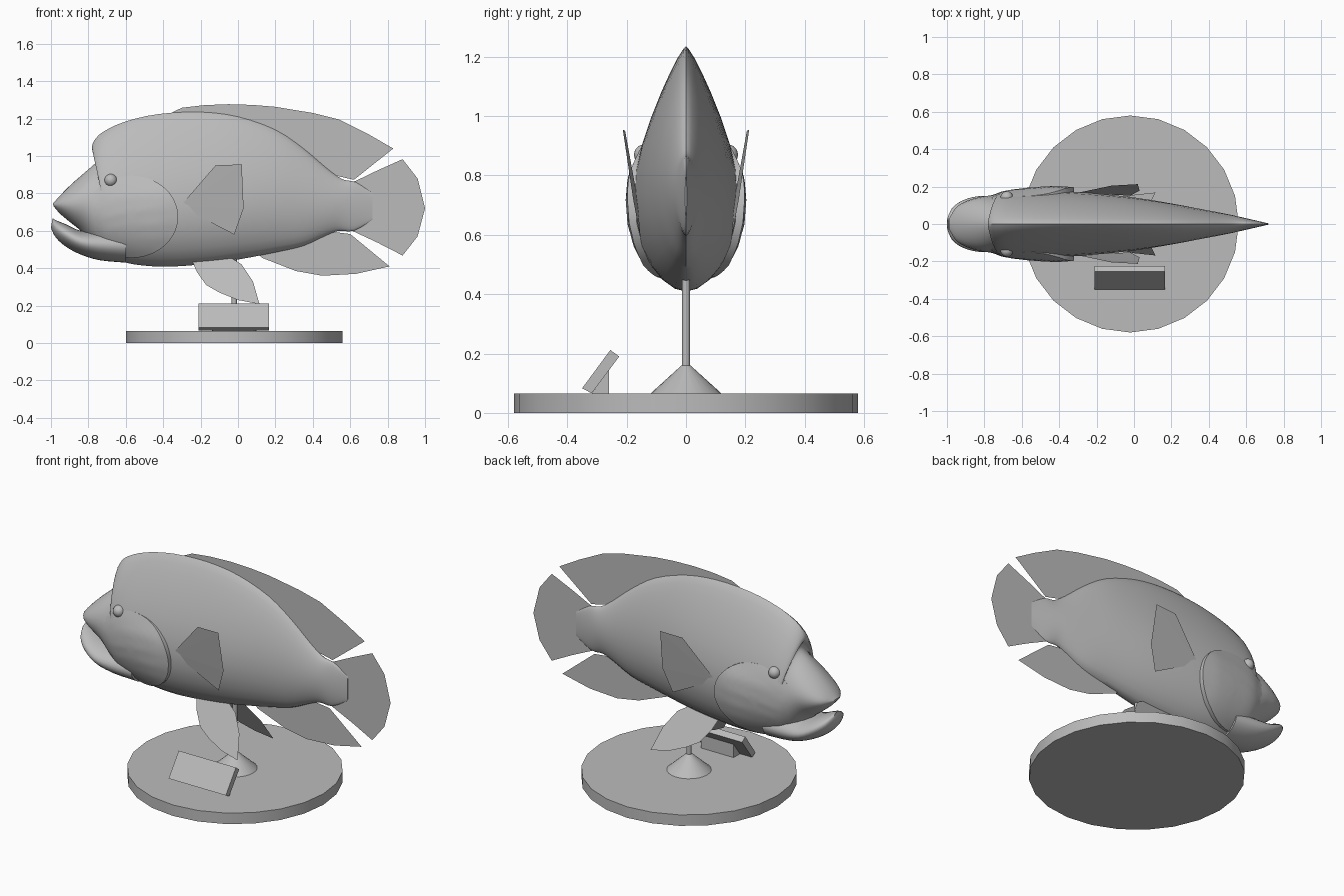
import bpy, bmesh, math
from mathutils import Vector
from mathutils.bvhtree import BVHTree

if "Cube" in bpy.data.objects:
    bpy.data.objects.remove(bpy.data.objects["Cube"])

gray = bpy.data.materials.new("plain gray")
gray.diffuse_color = (0.5, 0.5, 0.5, 1)
gray.use_nodes = True
gray.node_tree.nodes["Principled BSDF"].inputs["Base Color"].default_value = gray.diffuse_color


def make(name, verts, faces, smooth=40):
    me = bpy.data.meshes.new(name)
    me.from_pydata(verts, [], faces)
    bm = bmesh.new()
    bm.from_mesh(me)
    bmesh.ops.recalc_face_normals(bm, faces=bm.faces)
    bm.to_mesh(me)
    bm.free()
    me.materials.append(gray)
    ob = bpy.data.objects.new(name, me)
    bpy.context.collection.objects.link(ob)
    if smooth:
        bpy.ops.object.select_all(action='DESELECT')
        ob.select_set(True)
        bpy.context.view_layer.objects.active = ob
        bpy.ops.object.shade_smooth_by_angle(angle=math.radians(smooth))
    return ob


def spline(rows, steps):
    """Catmull-Rom interpolation of rows of numbers."""
    out = []
    for i in range(len(rows) - 1):
        a, b, c, d = (rows[max(0, min(len(rows) - 1, i + k))] for k in (-1, 0, 1, 2))
        for s in range(steps):
            t = s / steps
            out.append([0.5 * (2 * q + (r - p) * t + (2 * p - 5 * q + 4 * r - u) * t * t
                               + (3 * q - p - 3 * r + u) * t ** 3)
                        for p, q, r, u in zip(a, b, c, d)])
    return out + [list(rows[-1])]


def loft(name, rows, q, n=14, steps=3):
    """Skin slanted sections: top x,z, bottom x,z, half width, fullness shift."""
    verts, faces = [], []
    rows = spline(rows, steps)
    m = 2 * n
    for tx, tz, bx, bz, w, p in rows:
        for j in range(m):
            k = j if j <= n else m - j
            t = (1 - math.cos(math.pi * k / n)) / 2
            y = w * max(0, math.sin(math.pi * t ** p)) ** q
            verts.append((tx + (bx - tx) * t, y if j <= n else -y, tz + (bz - tz) * t))
    for i in range(len(rows) - 1):
        for j in range(m):
            k = (j + 1) % m
            faces.append((i * m + j, i * m + k, (i + 1) * m + k, (i + 1) * m + j))
    faces += [tuple(range(m)), tuple(range(len(verts) - m, len(verts)))]
    return make(name, verts, faces)


# Body with the forehead hump
body = loft("body", [
    (-.99, .745, -.985, .73, .03, 1), (-.95, .79, -.95, .69, .09, 1),
    (-.89, .85, -.89, .64, .125, 1), (-.81, .92, -.83, .59, .145, 1.05),
    (-.755, .97, -.76, .50, .155, 1.1), (-.75, 1.0, -.70, .455, .165, 1.15),
    (-.78, 1.035, -.65, .44, .17, 1.2), (-.77, 1.08, -.60, .43, .175, 1.25),
    (-.72, 1.13, -.55, .42, .178, 1.3), (-.60, 1.185, -.45, .41, .18, 1.4),
    (-.42, 1.225, -.33, .41, .175, 1.45), (-.20, 1.235, -.15, .425, .16, 1.45),
    (0, 1.21, .02, .45, .14, 1.4), (.20, 1.14, .20, .485, .11, 1.3),
    (.35, 1.04, .35, .52, .082, 1.2), (.48, .93, .47, .575, .058, 1.1),
    (.56, .875, .54, .60, .042, 1), (.63, .86, .62, .60, .025, 1),
    (.72, .80, .72, .66, .003, 1)], .54)

# Lower jaw
loft("lower_jaw", [
    (-.992, .668, -1.0, .615, .035, .9), (-.97, .655, -.975, .565, .085, .9),
    (-.92, .635, -.92, .515, .125, .9), (-.84, .60, -.84, .473, .148, .9),
    (-.75, .60, -.74, .443, .15, .9), (-.60, .60, -.60, .43, .14, .9)], .5)

tree = BVHTree.FromPolygons([v.co[:] for v in body.data.vertices],
                            [tuple(p.vertices) for p in body.data.polygons])


def skin(x, z):
    hit = tree.ray_cast(Vector((x, 1, z)), Vector((0, -1, 0)))[0]
    return hit.y if hit else 0.05


def clamp(v):
    return max(0, min(1, v))


# Gill covers with a raised rear edge, and eyes
for side, s in (("left", 1), ("right", -1)):
    rings, m = 8, 40
    verts, faces = [], []
    for r in range(1, rings + 2):
        f = min(r, rings) / rings
        for j in range(m):
            a = 2 * math.pi * j / m
            x, z = -.57 + .25 * f * math.cos(a), .675 + .22 * f * math.sin(a)
            y = skin(x, z) - .004 + .03 * clamp((x + .82) / .4) * clamp((.93 - z) / .14)
            if r > rings:
                y -= .05
            verts.append((x, s * y, z))
    for r in range(rings):
        for j in range(m):
            k = (j + 1) % m
            faces.append((r * m + j, r * m + k, (r + 1) * m + k, (r + 1) * m + j))
    faces += [tuple(range(m)), tuple(range(rings * m, (rings + 1) * m))]
    make(side + "_gill_cover", verts, faces)

    bpy.ops.mesh.primitive_uv_sphere_add(segments=16, ring_count=10, radius=.034,
                                         location=(-.68, s * (skin(-.68, .87) - .008), .87))
    eye = bpy.context.object
    eye.name = side + "_eye"
    eye.data.materials.append(gray)
    bpy.ops.object.shade_smooth_by_angle(angle=math.radians(40))

    # Paired fins
    pec = [(-.31, .165, .73), (-.12, .205, .95), (.02, .213, .955), (.03, .178, .72),
           (-.02, .152, .58)]
    make(side + "_pectoral_fin", [(x, s * y, z) for x, y, z in pec],
         [(0, 1, 2), (0, 2, 3), (0, 3, 4)], 0)
    pel = [(-.25, .45), (-.22, .38), (-.17, .31), (-.10, .27), (0, .23), (.115, .208),
           (.08, .33), (.02, .42), (-.06, .47)]
    make(side + "_pelvic_fin", [(x, s * (.035 + (.45 - z) * .55), z) for x, z in pel],
         [tuple(range(len(pel)))], 0)

# Fins on the centre line
fins = {
    "dorsal_fin": [(-.37, 1.225), (-.30, 1.258), (-.18, 1.272), (-.05, 1.277), (.08, 1.273),
                   (.20, 1.263), (.40, 1.23), (.54, 1.195), (.70, 1.115), (.83, 1.04),
                   (.62, .873), (.50, .90), (.30, 1.03), (0, 1.17)],
    "tail_fin": [(.60, .855), (.64, .872), (.75, .925), (.88, .983), (.96, .88), (1.0, .72),
                 (.96, .57), (.88, .468), (.75, .535), (.60, .605)],
    "anal_fin": [(.10, .48), (.13, .455), (.31, .385), (.45, .36), (.63, .37), (.81, .41),
                 (.60, .583), (.50, .595), (.35, .56)],
}
for name, pts in fins.items():
    make(name, [(x, 0, z) for x, z in pts], [tuple(range(len(pts)))], 0)


# Stand: disc, cone foot and pole
def frustum(name, r1, r2, z1, z2, n):
    bpy.ops.mesh.primitive_cone_add(vertices=n, radius1=r1, radius2=r2, depth=z2 - z1,
                                    location=(-.02, 0, (z1 + z2) / 2))
    ob = bpy.context.object
    ob.name = name
    ob.data.materials.append(gray)
    bpy.ops.object.shade_smooth_by_angle(angle=math.radians(30))


frustum("base_disc", .58, .58, 0, .065, 24)
frustum("cone_foot", .12, .015, .065, .16, 24)
frustum("pole", .0135, .0135, .15, .52, 16)


# Tilted plaque and its wedge support
def extrude_x(name, prof, x0, x1):
    n = len(prof)
    verts = [(x, y, z) for x in (x0, x1) for y, z in prof]
    faces = [(i, (i + 1) % n, n + (i + 1) % n, n + i) for i in range(n)]
    make(name, verts, faces + [tuple(range(n)), tuple(range(n, 2 * n))], 0)


extrude_x("plaque", [(-.35, .083), (-.255, .212), (-.225, .19), (-.318, .066)], -.21, .165)
extrude_x("plaque_support", [(-.318, .065), (-.26, .065), (-.26, .145)], -.13, .085)
